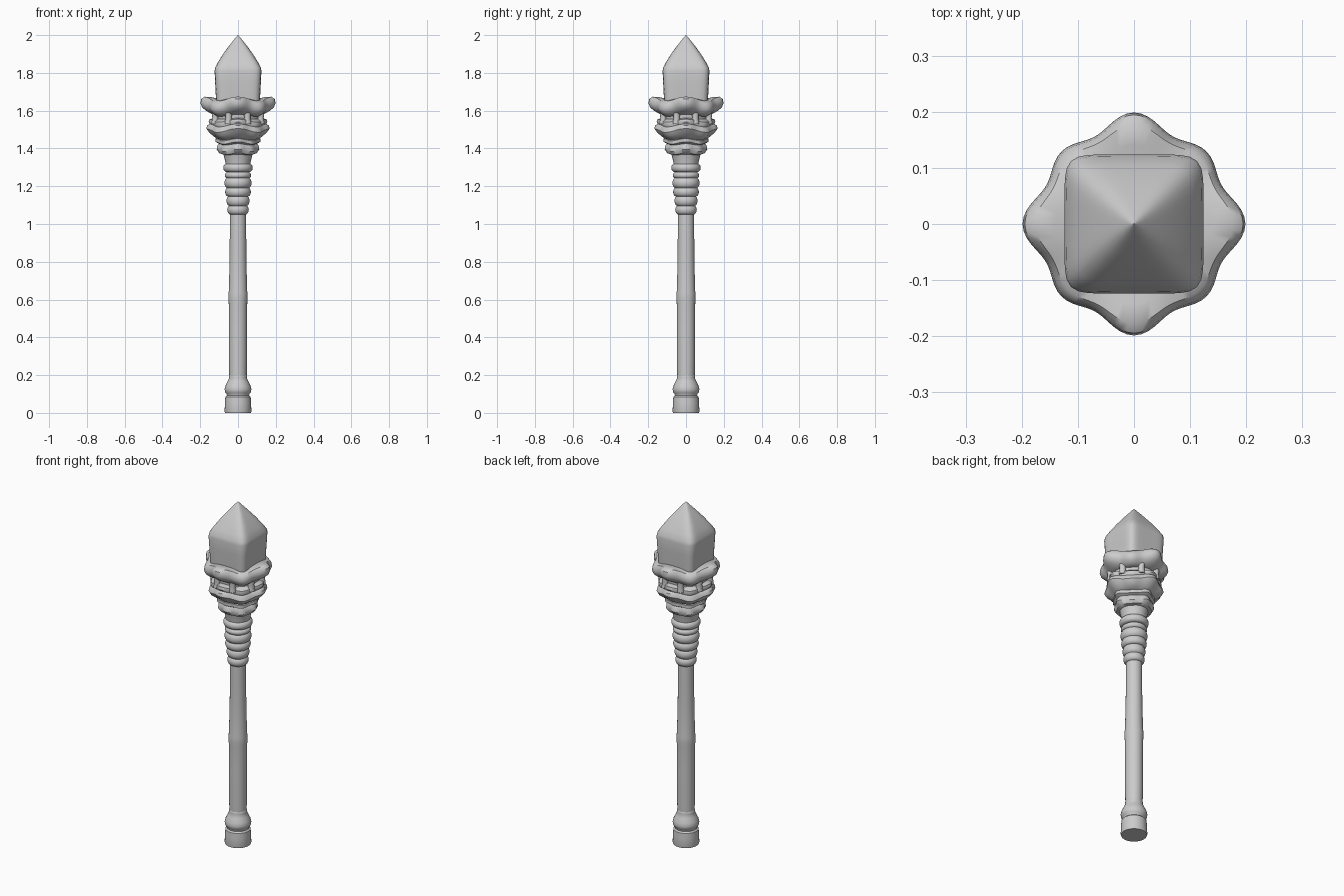
import bpy, bmesh, math


def loft(name, rings, n, point, angle=40):
    """Skin a closed solid through rings; point(ring, theta) gives each vertex."""
    bm = bmesh.new()
    loops = [[bm.verts.new(point(r, 2 * math.pi * i / n)) for i in range(n)] for r in rings]
    for a, b in zip(loops, loops[1:]):
        for i in range(n):
            j = (i + 1) % n
            bm.faces.new((a[i], a[j], b[j], b[i]))
    bm.faces.new(loops[0][::-1])
    bm.faces.new(loops[-1])
    bm.normal_update()
    me = bpy.data.meshes.new(name)
    bm.to_mesh(me)
    bm.free()
    ob = bpy.data.objects.new(name, me)
    bpy.context.collection.objects.link(ob)
    bpy.ops.object.select_all(action='DESELECT')
    ob.select_set(True)
    bpy.context.view_layer.objects.active = ob
    bpy.ops.object.shade_smooth_by_angle(angle=math.radians(angle))
    return ob


def round_point(ring, t):
    z, r = ring
    return (r * math.cos(t), r * math.sin(t), z)


def lobed_point(ring, t):
    # lobes sit on the axes and (weaker) the diagonals; axis lobes ride higher
    z, r, lobe, lift = ring
    r *= 1 + lobe * (0.55 * math.cos(8 * t) + 0.45 * math.cos(4 * t) - 0.85)
    return (r * math.cos(t), r * math.sin(t), z + lift * (math.cos(4 * t) - 1))


def crystal_point(ring, t):
    # superellipse cross-section: a square with rounded corners
    z, r, power = ring
    c, s = math.cos(t), math.sin(t)
    k = r / (abs(c) ** power + abs(s) ** power) ** (1 / power)
    return (k * c, k * s, z)


# foot
loft("pommel", [(0, .069), (.008, .071), (.055, .069), (.085, .067), (.092, .059),
                (.1, .06), (.108, .068), (.125, .071), (.142, .067), (.165, .056),
                (.182, .048), (.19, .049), (.198, .047), (.205, .042)], 32, round_point)

# handle with a faint swelling at the middle
loft("shaft", [(.18, .046), (.3, .048), (.45, .048), (.58, .049), (.61, .051),
               (.635, .05), (.65, .048), (.85, .044), (1.07, .043)], 24, round_point)

# stacked beads widening towards the head
beads = [(1.05, 1.10, .057), (1.095, 1.15, .061), (1.145, 1.195, .068),
         (1.19, 1.245, .072), (1.24, 1.275, .07), (1.275, 1.32, .078)]
for k, (z0, z1, r) in enumerate(beads):
    prof = []
    for i in range(9):
        u = i / 8
        prof.append((z0 + (z1 - z0) * u, r - .014 * (1 - math.sin(math.pi * u) ** .6)))
    loft(f"neck_bead_{k + 1}", prof, 32, round_point)

# flared cup under the collars
loft("neck_cup", [(1.30, .064), (1.33, .067), (1.37, .077), (1.42, .09),
                  (1.48, .11), (1.56, .122), (1.62, .125)], 32, round_point)

# lobed collars: (z, radius, lobe depth, lift)
loft("lower_collar", [(1.365, .07, .02, 0), (1.375, .098, .04, .004), (1.395, .112, .06, .006),
                      (1.415, .108, .05, .006), (1.425, .1, .04, .004), (1.435, .118, .06, .006),
                      (1.452, .118, .06, .006), (1.46, .09, .02, 0)], 96, lobed_point)
loft("middle_collar", [(1.44, .095, .02, 0), (1.465, .13, .05, .006), (1.487, .153, .06, .01),
                       (1.505, .166, .07, .01), (1.522, .161, .07, .01), (1.53, .148, .05, .008),
                       (1.54, .154, .06, .008), (1.555, .15, .05, .008), (1.562, .115, .02, 0)],
     96, lobed_point)
loft("upper_collar", [(1.575, .11, .02, 0), (1.585, .143, .05, .008), (1.6, .168, .08, .011),
                      (1.618, .188, .09, .013), (1.64, .196, .09, .015), (1.662, .192, .09, .015),
                      (1.674, .175, .07, .013), (1.672, .14, .03, .008), (1.662, .1, 0, 0)],
     96, lobed_point)

# small struts bridging the gap between the two large collars
for k in range(8):
    a = math.pi / 8 + k * math.pi / 4

    def strut_point(ring, t, a=a):
        z, r = ring
        return (.13 * math.cos(a) + r * math.cos(t), .13 * math.sin(a) + r * math.sin(t), z)
    loft(f"collar_strut_{k + 1}", [(1.53, .021), (1.565, .016), (1.605, .022)], 12, strut_point)

# pointed crystal head
loft("crystal", [(1.6, .112, 7), (1.67, .117, 7), (1.75, .121, 7), (1.81, .124, 7),
                 (1.828, .121, 7), (1.86, .104, 6), (1.90, .079, 5), (1.94, .050, 4),
                 (1.975, .022, 3), (1.992, .008, 2), (2.0, .001, 2)], 64, crystal_point, 35)
